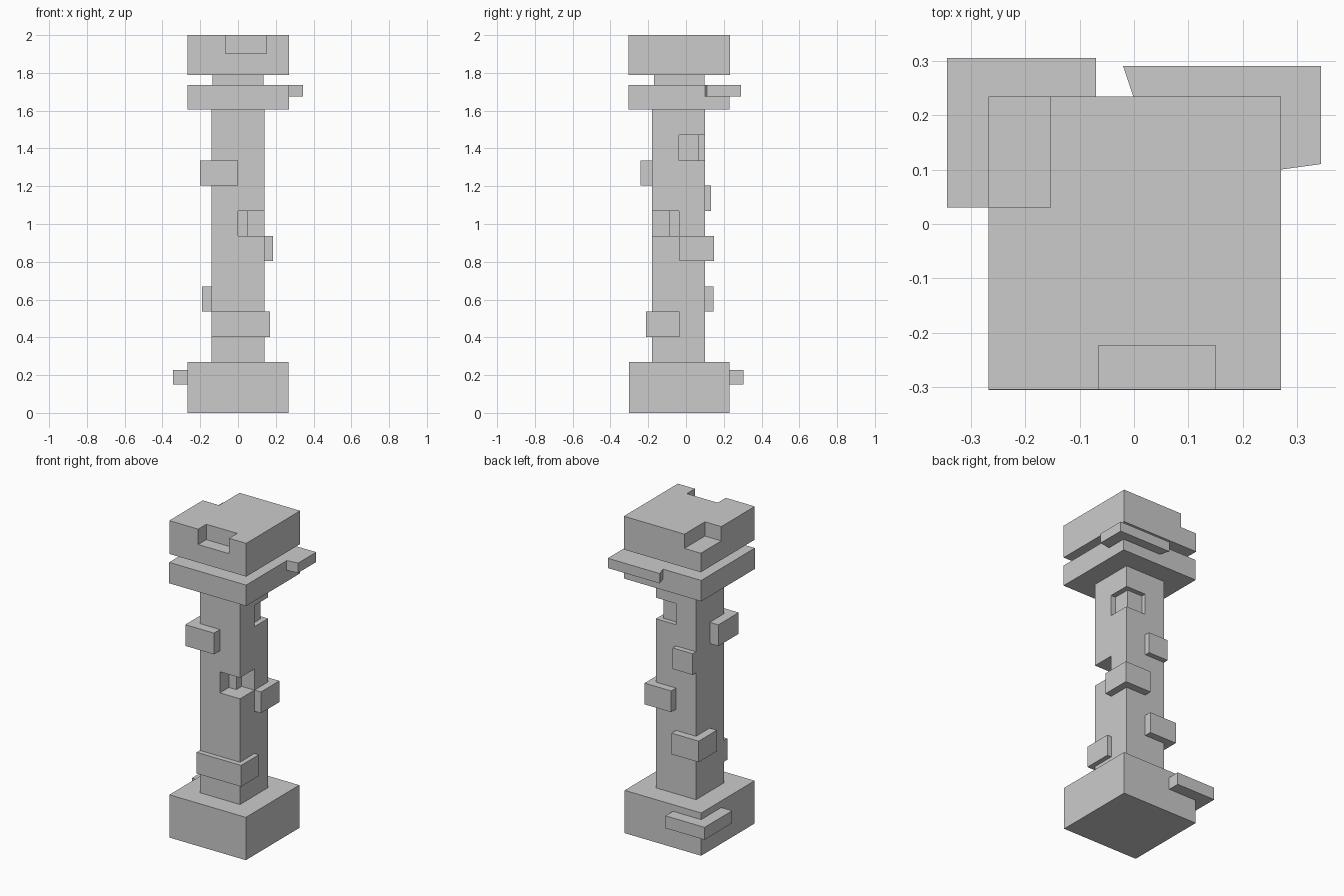
import bpy
import bmesh

if "Cube" in bpy.data.objects:
    bpy.data.objects.remove(bpy.data.objects["Cube"])


def prism(name, outline, z0, z1):
    """Extrude a plan outline from z0 to z1."""
    bm = bmesh.new()
    face = bm.faces.new([bm.verts.new((x, y, z0)) for x, y in outline])
    ext = bmesh.ops.extrude_face_region(bm, geom=[face])
    top = [v for v in ext["geom"] if isinstance(v, bmesh.types.BMVert)]
    bmesh.ops.translate(bm, verts=top, vec=(0, 0, z1 - z0))
    bmesh.ops.recalc_face_normals(bm, faces=bm.faces)
    mesh = bpy.data.meshes.new(name)
    bm.to_mesh(mesh)
    bm.free()
    obj = bpy.data.objects.new(name, mesh)
    bpy.context.collection.objects.link(obj)
    return obj


def box(name, x0, x1, y0, y1, z0, z1):
    return prism(name, [(x0, y0), (x1, y0), (x1, y1), (x0, y1)], z0, z1)


def carve(obj, cutter):
    """Subtract the cutter, then delete it."""
    cutter.hide_render = True
    mod = obj.modifiers.new("carve", 'BOOLEAN')
    mod.operation = 'DIFFERENCE'
    mod.solver = 'EXACT'
    mod.object = cutter
    bpy.context.view_layer.objects.active = obj
    bpy.ops.object.modifier_apply(modifier=mod.name)
    bpy.data.objects.remove(cutter)


# Main stacked blocks
box("base", -0.267, 0.267, -0.303, 0.23, 0, 0.27)
shaft = box("shaft", -0.14, 0.14, -0.18, 0.10, 0.27, 1.605)
box("capital", -0.267, 0.27, -0.305, 0.23, 1.605, 1.737)
box("neck", -0.135, 0.135, -0.17, 0.098, 1.737, 1.79)
top_block = box("top_block", -0.267, 0.27, -0.304, 0.234, 1.79, 2.0)

# Ledges around the corners of base and capital
box("base_ledge", -0.343, -0.07, 0.03, 0.305, 0.15, 0.228)
prism("capital_ledge", [(-0.02, 0.29), (0, 0.23), (0.27, 0.23), (0.27, 0.10),
                        (0.343, 0.11), (0.343, 0.29)], 1.675, 1.737)

# Raised stones on the shaft, from bottom to top
stones = [
    (-0.14, 0.17, -0.212, -0.035, 0.403, 0.537),
    (-0.19, 0.0, -0.037, 0.145, 0.537, 0.67),
    (0.0, 0.185, -0.035, 0.148, 0.803, 0.937),
    (-0.14, 0.0, -0.037, 0.133, 1.07, 1.203),
    (-0.20, 0.0, -0.24, -0.037, 1.203, 1.337),
]
for i, dims in enumerate(stones):
    box(f"raised_stone_{i + 1}", *dims)

# Sunken stones on the shaft corners
carve(shaft, prism("cutter", [(0, -0.09), (0.052, -0.09), (0.052, -0.037), (0.25, -0.037),
                              (0.25, -0.3), (0, -0.3)], 0.937, 1.07))
carve(shaft, prism("cutter", [(0, 0.07), (0.107, 0.07), (0.107, -0.037), (0.25, -0.037),
                              (0.25, 0.25), (0, 0.25)], 1.337, 1.47))

# Chips in the top block
carve(top_block, box("cutter", -0.065, 0.15, -0.5, -0.223, 1.903, 2.2))
carve(top_block, box("cutter", -0.5, -0.153, 0.03, 0.5, 1.91, 2.2))
